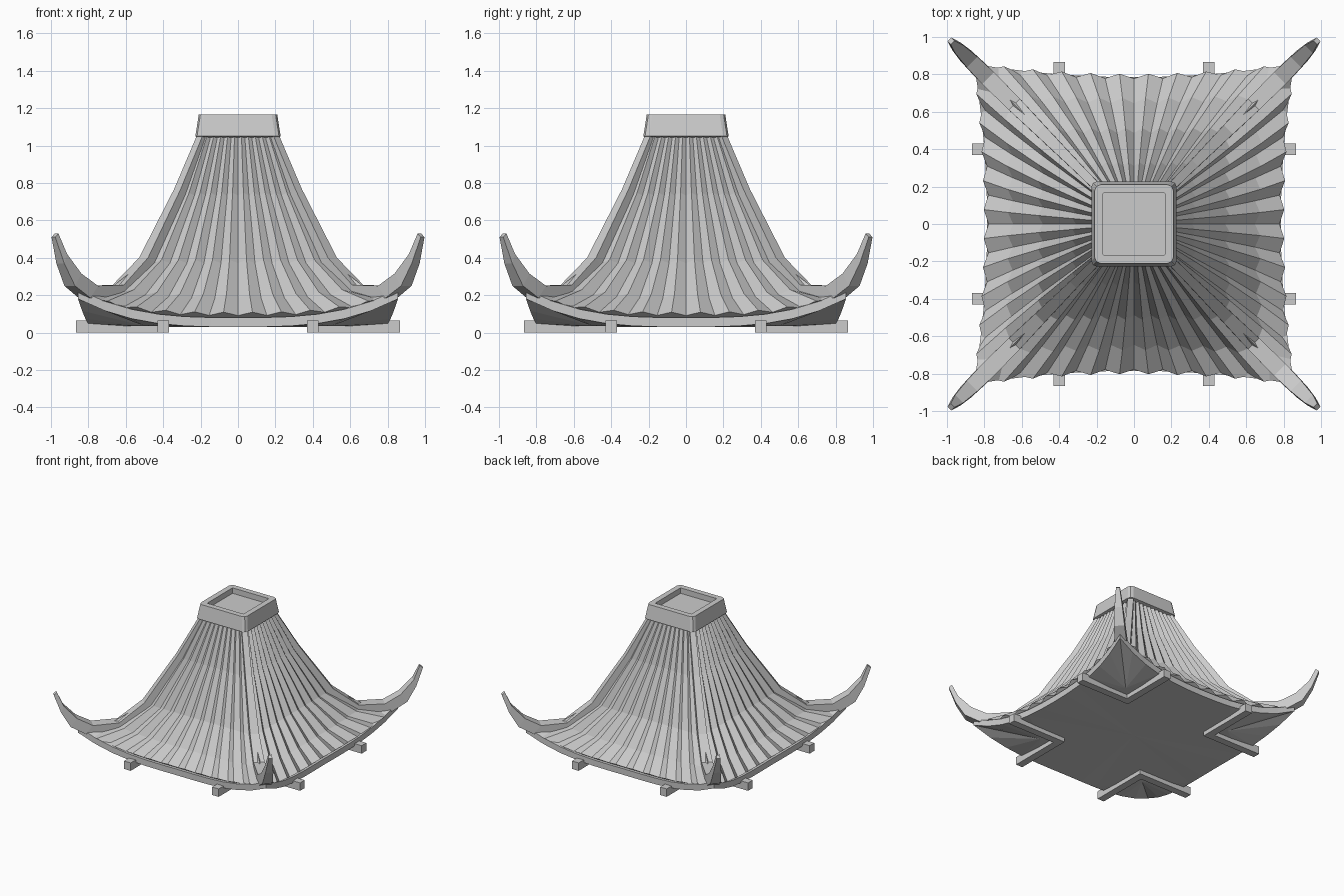
import bpy, bmesh
from math import pi
from mathutils import Matrix, Vector

if "Cube" in bpy.data.objects:
    bpy.data.objects.remove(bpy.data.objects["Cube"])

GREY = (0.6, 0.6, 0.6, 1)
mat = bpy.data.materials.new("plain grey")
mat.use_nodes = True
mat.diffuse_color = GREY
mat.node_tree.nodes["Principled BSDF"].inputs["Base Color"].default_value = GREY


def finish(bm, name):
    bmesh.ops.recalc_face_normals(bm, faces=bm.faces)
    mesh = bpy.data.meshes.new(name)
    bm.to_mesh(mesh)
    bm.free()
    mesh.materials.append(mat)
    obj = bpy.data.objects.new(name, mesh)
    bpy.context.collection.objects.link(obj)
    return obj


def quarter(k):
    return Matrix.Rotation(k * pi / 2, 3, 'Z')


def square_ring(bm, half, point):
    """Closed ring: point(i, t) gives the front side, turned to all four."""
    return [bm.verts.new(quarter(k) @ Vector(point(i, i / half)))
            for k in range(4) for i in range(-half, half)]


def loft(bm, rings):
    for a, b in zip(rings, rings[1:]):
        n = len(a)
        for j in range(n):
            bm.faces.new((a[j], a[(j + 1) % n], b[(j + 1) % n], b[j]))


# Corrugated roof: half width, height, outward bow, corner lift, ripple size
HALF = 11
ROWS = [(0.19, 1.11, 0, 0, 0.004), (0.205, 1.04, 0, 0, 0.007),
        (0.32, 0.74, 0, 0, 0.010), (0.50, 0.38, 0, 0, 0.012),
        (0.66, 0.195, 0.02, 0.045, 0.014), (0.79, 0.10, 0.06, 0.11, 0.013),
        (0.73, 0.06, 0.06, 0.11, 0)]
bm = bmesh.new()
rings = []
for d, z, bow, lift, amp in ROWS:
    def tile(i, t):
        ripple = 0 if abs(i) == HALF else amp * (1 if i % 2 else -1)
        depth = d + bow * t * t + ripple
        return (t * (d + bow), -depth, z + lift * abs(t) ** 3 + ripple * 0.7)
    rings.append(square_ring(bm, HALF, tile))
loft(bm, rings)
finish(bm, "corrugated_roof")

# Eave board with upswept corners
RIM = 6


def rim_point(d, z):
    return lambda i, t: (t * (d + 0.07), -(d + 0.07 * t * t),
                         z + 0.15 * abs(t) ** 3)


bm = bmesh.new()
rings = [square_ring(bm, RIM, rim_point(d, z))
         for d, z in ((0.70, 0.075), (0.785, 0.08), (0.785, 0.03))]
loft(bm, rings)

# Soffit: flat middle panel with a raised panel at each corner
low = rings[-1]
n = len(low)
inner = [bm.verts.new(quarter(k) @ Vector((-0.5, -0.5, 0.035))) for k in range(4)]
middle = bm.verts.new((0, 0, 0.03))
for k in range(4):
    first, split = k * 2 * RIM, RIM // 2 + 1
    for j in range(-split, split):
        bm.faces.new((inner[k], low[(first + j) % n], low[(first + j + 1) % n]))
    span = [low[first + j] for j in range(split, 2 * RIM - split + 1)]
    for a, b in zip(span, span[1:]):
        bm.faces.new((middle, a, b))
    bm.faces.new((middle, inner[k], span[0]))
    bm.faces.new((middle, span[-1], inner[(k + 1) % 4]))
finish(bm, "eave_board_and_soffit")

# Upturned corner ridges: top reach, top height, low reach, low height, half width
RIDGE = [(0.195, 1.12, 0.16, 1.10, 0.02), (0.21, 1.04, 0.17, 1.02, 0.022),
         (0.325, 0.765, 0.28, 0.72, 0.025), (0.505, 0.40, 0.47, 0.34, 0.034),
         (0.64, 0.255, 0.63, 0.19, 0.042), (0.78, 0.25, 0.82, 0.185, 0.045),
         (0.865, 0.315, 0.90, 0.25, 0.04), (0.935, 0.42, 0.95, 0.37, 0.03),
         (0.97, 0.53, 0.987, 0.51, 0.014)]
for k, name in enumerate(("back_left", "back_right", "front_right", "front_left")):
    bm = bmesh.new()
    rings = []
    for top, ztop, low, zlow, w in RIDGE:
        s = w * 0.707
        corners = [(top + s, top - s, ztop), (top - s, top + s, ztop),
                   (low - s, low + s, zlow), (low + s, low - s, zlow)]
        rings.append([bm.verts.new(quarter(k) @ Vector(c)) for c in corners])
    loft(bm, rings)
    bm.faces.new(rings[0])
    bm.faces.new(rings[-1])
    finish(bm, name + "_ridge")

# Top collar with cut corners and a recessed panel
bm = bmesh.new()
rings = []
for h, c, z in ((0.19, 0.03, 1.04), (0.228, 0.03, 1.05), (0.21, 0.03, 1.165),
                (0.165, 0.004, 1.165), (0.165, 0.004, 1.12)):
    shape = [(c - h, -h), (h - c, -h), (h - c * 0.3, c * 0.3 - h)]
    rings.append([bm.verts.new(quarter(k) @ Vector((x, y, z)))
                  for k in range(4) for x, y in shape])
loft(bm, rings)
bm.faces.new(rings[-1])
finish(bm, "top_collar")


# Crossed support beams under each corner
def beam(name, x0, x1, y0, y1, k):
    bm = bmesh.new()
    bmesh.ops.create_cube(bm, size=1)
    for v in bm.verts:
        v.co = quarter(k) @ Vector((x0 if v.co.x < 0 else x1,
                                    y0 if v.co.y < 0 else y1,
                                    0.0 if v.co.z < 0 else 0.065))
    finish(bm, name)


for k in range(4):
    beam(f"support_beam_{k + 1}a", 0.37, 0.865, 0.37, 0.43, k)
    beam(f"support_beam_{k + 1}b", 0.37, 0.43, 0.43, 0.865, k)
